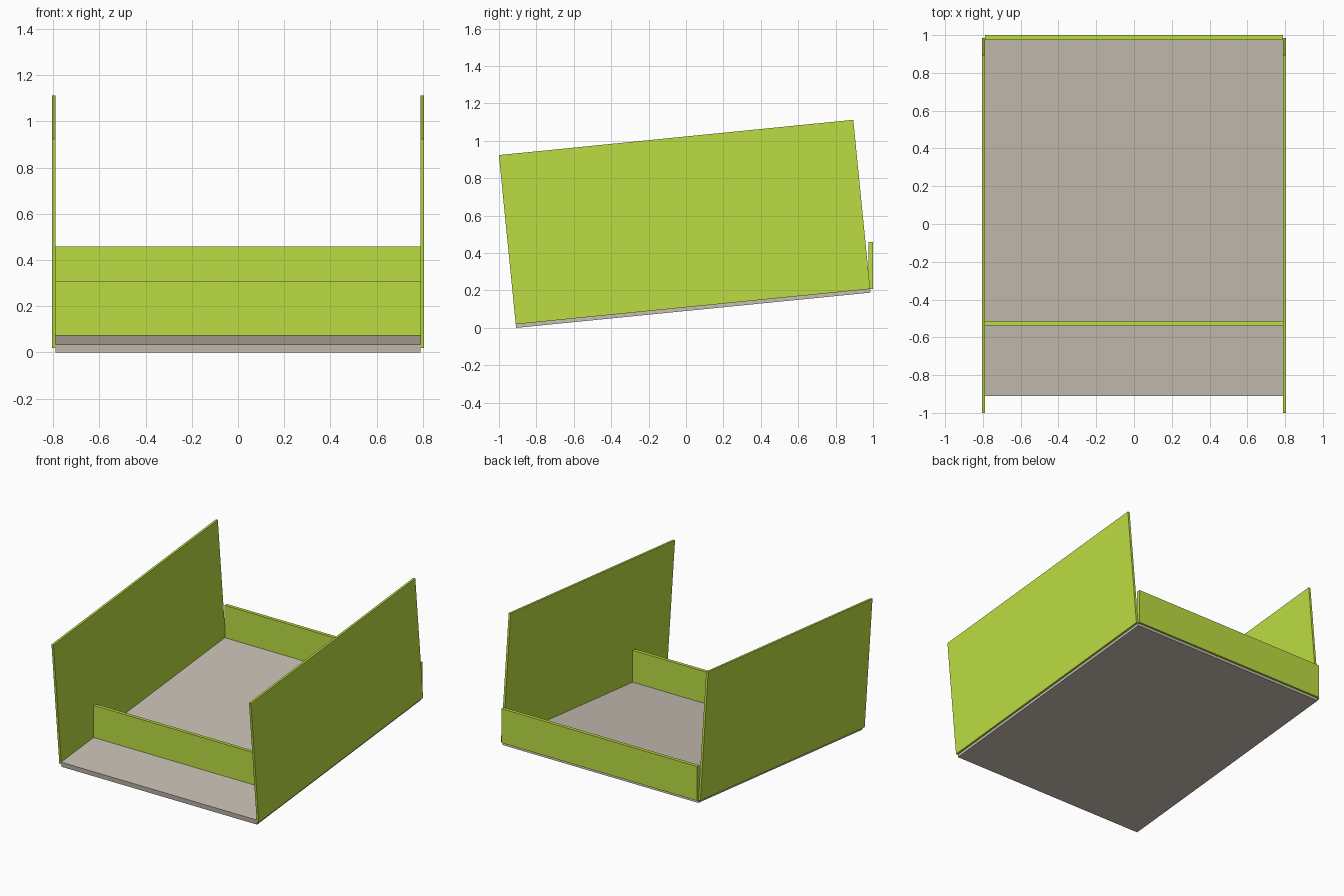
import bpy
import math

if "Cube" in bpy.data.objects:
    bpy.data.objects.remove(bpy.data.objects["Cube"])

TILT = math.atan(0.0995)


def material(name, rgb):
    m = bpy.data.materials.new(name)
    m.diffuse_color = (*rgb, 1)
    m.use_nodes = True
    m.node_tree.nodes["Principled BSDF"].inputs["Base Color"].default_value = m.diffuse_color
    return m


def board(name, centre, size, mat, tilt=0.0):
    bpy.ops.mesh.primitive_cube_add(size=1, location=centre)
    ob = bpy.context.object
    ob.name = name
    ob.scale = size
    bpy.ops.object.transform_apply(location=False, rotation=False, scale=True)
    ob.rotation_euler.x = tilt
    ob.data.materials.append(mat)
    return ob


green = material("green_panel", (0.50, 0.72, 0.054))
beige = material("beige_floor", (0.57, 0.52, 0.45))

# Sloping floor
board("floor", (0, 0.0375, 0.1118), (1.58, 1.904, 0.035), beige, TILT)

# Tall side panels, tilted with the floor
for name, s in (("left_side_panel", -1), ("right_side_panel", 1)):
    board(name, (s * 0.797, -0.008, 0.566), (0.016, 1.904, 0.909), green, TILT)

# Low upright cross boards
board("front_cross_board", (0, -0.525, 0.182), (1.58, 0.025, 0.25), green)
board("back_cross_board", (0, 0.987, 0.334), (1.58, 0.025, 0.25), green)
